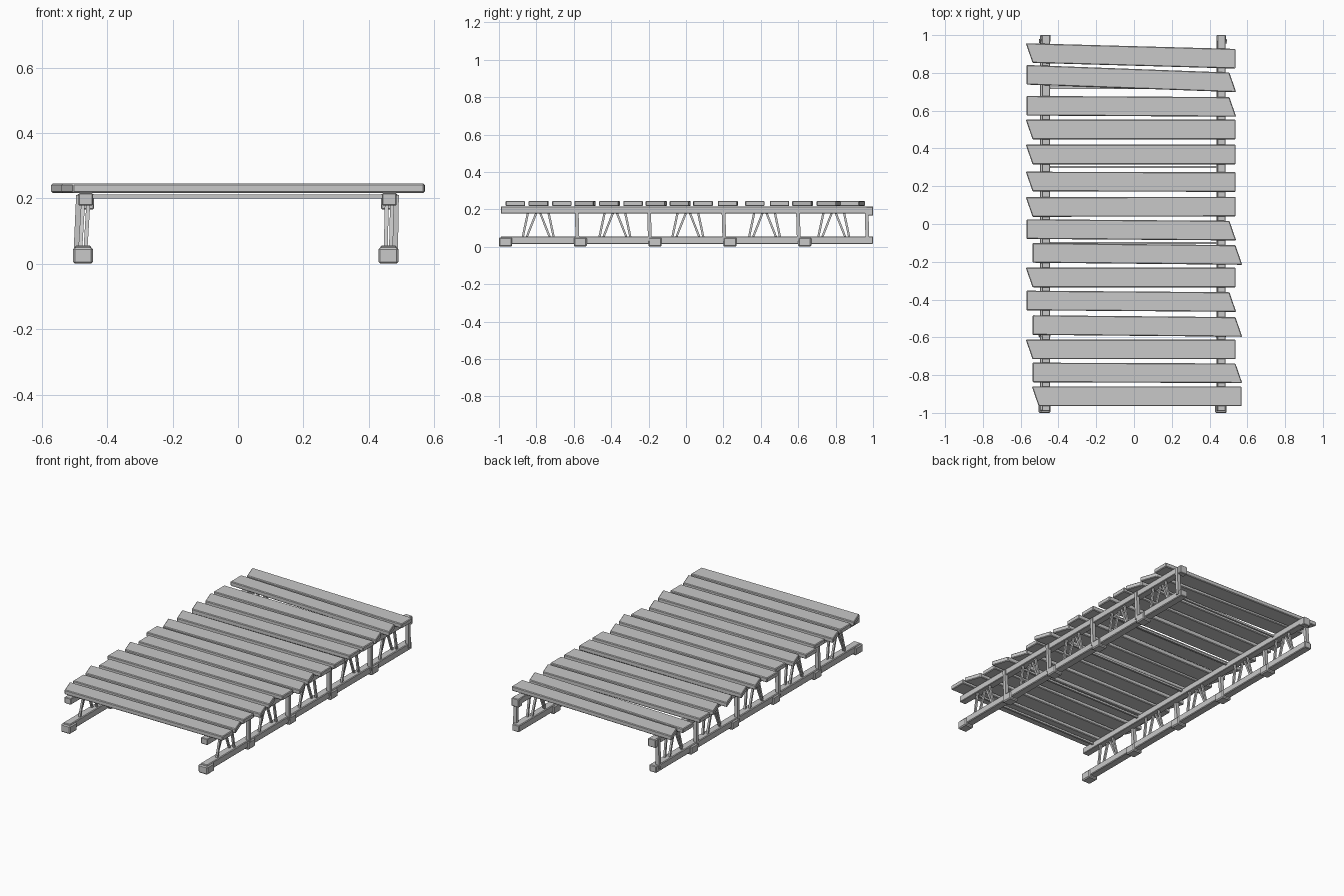
import bpy
import bmesh
from mathutils import Vector

if "Cube" in bpy.data.objects:
    bpy.data.objects.remove(bpy.data.objects["Cube"])

# One plain grey for all the timber
GREY = bpy.data.materials.new("light grey wood")
GREY.use_nodes = True
GREY.diffuse_color = (0.58, 0.58, 0.58, 1)
GREY.node_tree.nodes["Principled BSDF"].inputs["Base Color"].default_value = (0.58, 0.58, 0.58, 1)


def finish(name, bm, bevel=0.0, turned=False):
    bmesh.ops.recalc_face_normals(bm, faces=bm.faces)
    if turned:
        bmesh.ops.reverse_faces(bm, faces=bm.faces)
    mesh = bpy.data.meshes.new(name)
    bm.to_mesh(mesh)
    bm.free()
    mesh.materials.append(GREY)
    ob = bpy.data.objects.new(name, mesh)
    bpy.context.collection.objects.link(ob)
    if bevel:
        mod = ob.modifiers.new("worn edges", "BEVEL")
        mod.width = bevel
        mod.segments = 1


def prism(name, outline, z0, z1, bevel=0.0, turned=False):
    """Extrude a flat outline between two heights."""
    bm = bmesh.new()
    face = bm.faces.new([bm.verts.new((x, y, z0)) for x, y in outline])
    up = bmesh.ops.extrude_face_region(bm, geom=[face])["geom"]
    verts = [v for v in up if isinstance(v, bmesh.types.BMVert)]
    bmesh.ops.translate(bm, verts=verts, vec=(0, 0, z1 - z0))
    finish(name, bm, bevel, turned)


def box(name, x0, x1, y0, y1, z0, z1, bevel=0.0):
    prism(name, [(x0, y0), (x1, y0), (x1, y1), (x0, y1)], z0, z1, bevel)


def strut(name, a, b, wx, wy):
    """Square bar from a low point to a high point."""
    bm = bmesh.new()
    bmesh.ops.create_cube(bm, size=1)
    a, b = Vector(a), Vector(b)
    for v in bm.verts:
        end = b if v.co.z > 0 else a
        v.co = end + Vector((v.co.x * wx, v.co.y * wy, 0))
    finish(name, bm)


# Deck planks: left-end y, right-end y, cut end, x shift, faces turned or not
planks = [
    (0.905, 0.875, "L", 0, 0), (0.79, 0.75, "R", 0, 0), (0.626, 0.62, "R", 0, 0),
    (0.50, 0.50, "L", 0, 0), (0.368, 0.368, "L", 0, 0), (0.225, 0.222, "L", 0, 0),
    (0.09, 0.092, "L", 0, 0), (-0.027, -0.035, "R", 0, 1), (-0.153, -0.164, "R", 1, 0),
    (-0.283, -0.283, "L", 0, 1), (-0.405, -0.413, "R", 0, 0), (-0.535, -0.545, "R", 1, 1),
    (-0.664, -0.664, "L", 0, 1), (-0.786, -0.79, "R", 1, 0), (-0.912, -0.912, "L", 1, 0),
]
HALF = 0.052
for i, (yl, yr, cut, shift, turned) in enumerate(planks):
    s = 0.032 * shift
    lt, lb, rt, rb = -0.573, -0.537, 0.538, 0.538
    if cut == "R":
        lt, lb, rt, rb = -0.569, -0.569, 0.505, 0.541
    prism(f"plank_{i + 1}",
          [(lb + s, yl - HALF), (rb + s, yr - HALF), (rt + s, yr + HALF), (lt + s, yl + HALF)],
          0.217, 0.245, 0.004, bool(turned))

# Thin cross bars below the deck
for y in (-0.9, -0.5, -0.1, 0.302, 0.722):
    box("cross_bar", -0.45, 0.45, y - 0.006, y + 0.006, 0.2, 0.212)

# Two trussed side frames
for side, cx, cb in (("right", -0.466, -0.474), ("left", 0.463, 0.46)):
    out = -1 if cx < 0 else 1
    box(f"{side}_top_rail", cx - 0.022, cx + 0.022, -0.99, 1.0, 0.178, 0.216, 0.003)
    box(f"{side}_bottom_rail", cb - 0.024, cb + 0.024, -0.99, 1.0, 0.014, 0.056, 0.004)
    box(f"{side}_end_bracket", cx - 0.025, cx + 0.025, 0.965, 1.0, 0.166, 0.214, 0.003)

    # Feet below the bottom rail
    for i in range(5):
        y = -0.965 + 0.4 * i
        box(f"{side}_foot", cb - 0.031, cb + 0.031, y - 0.035, y + 0.035, 0, 0.05, 0.006)

    # Upright posts
    for y in (-0.585, -0.198, 0.2, 0.598, 0.965):
        strut(f"{side}_post", (cb + out * 0.018, y + 0.005, 0.03),
              (cx + out * 0.018, y, 0.21), 0.022, 0.02)

    # Slanted braces, two narrow pairs in each bay
    for y in (-0.79, -0.38, 0.01, 0.42, 0.79):
        for s in (-1, 1):
            strut(f"{side}_outer_brace", (cb + 0.008, y + s * 0.083, 0.05),
                  (cx + 0.008, y + s * 0.055, 0.182), 0.012, 0.012)
            strut(f"{side}_inner_brace", (cb - 0.008, y + s * 0.062, 0.05),
                  (cx - 0.008, y + s * 0.01, 0.182), 0.012, 0.012)
